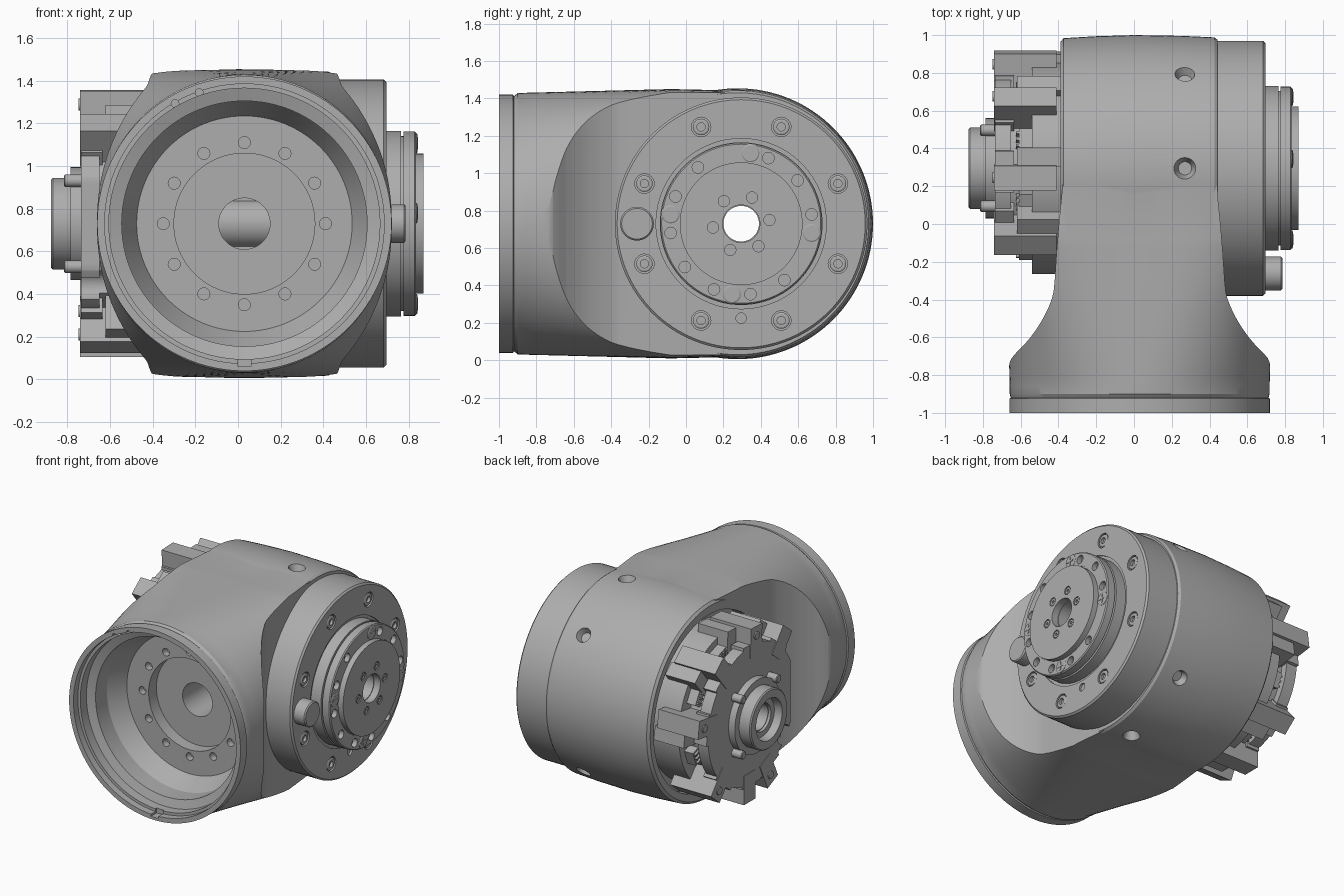
import bpy, bmesh
from math import cos, sin, pi, radians
from mathutils import Matrix, Vector

if "Cube" in bpy.data.objects:
    bpy.data.objects.remove(bpy.data.objects["Cube"], do_unlink=True)

grey = bpy.data.materials.new("machined grey")
grey.use_nodes = True
COLOUR = (0.42, 0.42, 0.42, 1)
grey.diffuse_color = COLOUR
grey.node_tree.nodes["Principled BSDF"].inputs["Base Color"].default_value = COLOUR

SHELL = Vector((0, 0.276, 0.73))   # centre of the drum shell
DRUM = Vector((0, 0.295, 0.73))    # centre of the drum's fittings, axis along x
NECK = Vector((0.03, 0, 0.73))     # neck centre, axis along y


def skin(bm, rings, bore=False):
    """Join rings of points into a closed solid."""
    rings = [[bm.verts.new(p) for p in ring] for ring in rings]
    n = len(rings[0])
    pairs = list(zip(rings, rings[1:]))
    if bore:
        pairs.append((rings[-1], rings[0]))
    else:
        bm.faces.new(rings[0])
        bm.faces.new(rings[-1])
    for a, b in pairs:
        for i in range(n):
            j = (i + 1) % n
            bm.faces.new((a[i], a[j], b[j], b[i]))


def revolve(bm, profile, axis, centre, bore=False, n=96):
    """Turn (radius, offset) points around the x or y axis."""
    rings = []
    for r, t in profile:
        ring = []
        for i in range(n):
            u, v = r * cos(2 * pi * i / n), r * sin(2 * pi * i / n)
            ring.append(centre + Vector((t, u, v) if axis == "x" else (u, t, v)))
        rings.append(ring)
    skin(bm, rings, bore)


def block(bm, size, centre, turn=0):
    """Box placed relative to the drum centre and turned around the drum axis."""
    m = Matrix.Translation(DRUM) @ Matrix.Rotation(turn, 4, "X") @ Matrix.Translation(centre)
    bmesh.ops.create_cube(bm, size=1, matrix=m @ Matrix.Diagonal((*size, 1)))


def finish(name, bm):
    bmesh.ops.recalc_face_normals(bm, faces=bm.faces)
    mesh = bpy.data.meshes.new(name)
    bm.to_mesh(mesh)
    bm.free()
    obj = bpy.data.objects.new(name, mesh)
    mesh.materials.append(grey)
    bpy.context.collection.objects.link(obj)
    return obj


def combine(obj, bm, operation="DIFFERENCE"):
    """Apply a boolean with the solid in bm."""
    tool = finish("cutter", bm)
    tool.hide_render = True
    mod = obj.modifiers.new("boolean", "BOOLEAN")
    mod.operation, mod.object, mod.solver = operation, tool, "EXACT"
    bpy.context.view_layer.update()
    mesh = bpy.data.meshes.new_from_object(
        obj.evaluated_get(bpy.context.evaluated_depsgraph_get()))
    obj.modifiers.clear()
    obj.data = mesh
    bpy.data.objects.remove(tool, do_unlink=True)


def smooth(obj):
    bpy.ops.object.select_all(action="DESELECT")
    obj.select_set(True)
    bpy.context.view_layer.objects.active = obj
    bpy.ops.object.shade_smooth_by_angle(angle=radians(25))


def around(radius, degrees):
    """Point on a circle around the drum axis."""
    a = radians(degrees)
    return DRUM + Vector((0, radius * cos(a), radius * sin(a)))


def section(y, a, b, p):
    """Superellipse across the neck."""
    ring = []
    for i in range(128):
        c, s = cos(2 * pi * i / 128), sin(2 * pi * i / 128)
        r = (abs(c / a) ** p + abs(s / b) ** p) ** (-1 / p)
        ring.append(NECK + Vector((r * c, y, r * s)))
    return ring


# Neck: round mouth that grows squarer towards the drum
rings = [section(-1, .69, .69, 2), section(-.925, .69, .69, 2),
         section(-.92, .682, .682, 2), section(-.9, .688, .698, 2)]
for k in range(17):
    t = k / 16
    rings.append(section(-.86 + .78 * t, .688 + .02 * t, .7 + .02 * t, 1 / (.5 - .283 * t)))
rings.append(section(.27, .708, .712, 4.6))
bm = bmesh.new()
skin(bm, rings)
housing = finish("housing", bm)

# Waist trimmed by its plan outline: y, half width
plan = [(-1.1, .76), (-.73, .687), (-.71, .678), (-.68, .652), (-.64, .612), (-.6, .578),
        (-.56, .549), (-.52, .523), (-.48, .501), (-.44, .482), (-.4, .466), (-.36, .456),
        (-.3, .45), (-.15, .44), (0, .428), (.3, .398)]
outline = [(w, y) for y, w in plan] + [(-w, y) for y, w in reversed(plan)]
bm = bmesh.new()
skin(bm, [[(NECK.x + x, y, z) for x, y in outline] for z in (-.5, 2)])
combine(housing, bm, "INTERSECT")

# Drum, slightly barrelled
bm = bmesh.new()
revolve(bm, [(.69, -.388), (.708, -.372), (.718, -.2), (.724, 0), (.72, .25),
             (.712, .425), (.7, .442)], "x", SHELL, n=128)
combine(housing, bm, "UNION")

# Hollow front cup and the window onto the centre tube
bm = bmesh.new()
revolve(bm, [(.655, -1.1), (.655, -.95), (.635, -.95), (.635, -.88), (.575, -.86),
             (.575, -.73), (.505, -.6), (.33, -.6), (.33, -.51), (.12, -.51), (.12, .25)],
        "y", NECK)
combine(housing, bm)

# Side recess for the electronics and the bore along the drum
bm = bmesh.new()
revolve(bm, [(.63, -.6), (.63, -.31), (.105, -.31), (.105, .6)], "x", DRUM)
combine(housing, bm)

# Bolt holes in the cup floor, rim notch, countersinks on the drum
bm = bmesh.new()
for k in range(12):
    a = k * pi / 6
    revolve(bm, [(.028, -.7), (.028, -.55)], "y",
            NECK + Vector((.38 * cos(a), 0, .38 * sin(a))), n=20)
for a in (109, 120):
    revolve(bm, [(.018, -1.1), (.018, -.92)], "y",
            NECK + Vector((.65 * cos(radians(a)), 0, .65 * sin(radians(a)))), n=16)
for a in (90, 45, -45, -90):
    d = Vector((0, cos(radians(a)), sin(radians(a))))
    m = Matrix.Translation(DRUM + Vector((.27, 0, 0)) + d * .705) @ d.to_track_quat("Z", "Y").to_matrix().to_4x4()
    bmesh.ops.create_cone(bm, cap_ends=True, segments=32, radius1=.035, radius2=.07,
                          depth=.09, matrix=m)
block(bm, (.06, .1, .05), (.03, -1.28, -.645))
combine(housing, bm)
smooth(housing)

# Flange and stepped output plate
bm = bmesh.new()
revolve(bm, [(.1, .4), (.675, .4), (.675, .683), (.663, .695), (.455, .695), (.455, .685),
             (.435, .685), (.435, .765), (.41, .765), (.41, .775), (.432, .775), (.432, .828),
             (.425, .835), (.335, .835), (.335, .83), (.328, .83), (.328, .87), (.1, .87)],
        "x", DRUM, bore=True, n=128)
flange = finish("output_flange", bm)
bm = bmesh.new()
for k in range(8):
    revolve(bm, [(.052, .675), (.052, .75)], "x", around(.56, 22.5 + 45 * k), n=24)
for k in (0, 1, 2, 4, 5, 6, 7, 8, 9, 10):
    revolve(bm, [(.031, .8), (.031, .9)], "x", around(.38, 7.5 + 30 * k), n=20)
for k in range(6):
    revolve(bm, [(.03, .86), (.03, .9)], "x", around(.152, 7.5 + 60 * k), n=20)
revolve(bm, [(.028, .68), (.028, .75)], "x", around(.505, -90), n=20)
combine(flange, bm)
smooth(flange)

# Screws seated in the flange
bm = bmesh.new()
for k in range(8):
    revolve(bm, [(.022, .66), (.044, .66), (.044, .69), (.036, .694), (.022, .694)],
            "x", around(.56, 22.5 + 45 * k), bore=True, n=24)
for k in range(6):
    revolve(bm, [(.01, .85), (.024, .85), (.024, .868), (.01, .868)],
            "x", around(.152, 7.5 + 60 * k), bore=True, n=20)
for a in (82.5, 172.5, 262.5, 352.5):
    revolve(bm, [(.048, .82), (.048, .837), (.042, .841)], "x", around(.38, a), n=24)
    p = around(.38, a) - DRUM + Vector((.841, 0, 0))
    block(bm, (.006, .06, .012), p)
    block(bm, (.006, .012, .06), p)
smooth(finish("flange_screws", bm))

# Locating peg
bm = bmesh.new()
revolve(bm, [(.09, .68), (.09, .778), (.082, .786)], "x", around(.557, 180), n=40)
smooth(finish("locating_peg", bm))

# Tube through the drum
bm = bmesh.new()
revolve(bm, [(.095, -.8), (.115, -.8), (.115, .82), (.095, .82)], "x", DRUM, bore=True)
smooth(finish("centre_tube", bm))

# Electronics carrier with centre boss
bm = bmesh.new()
revolve(bm, [(.1, -.3), (.56, -.3), (.56, -.54), (.45, -.54), (.45, -.65), (.5, -.65),
             (.5, -.735), (.265, -.735), (.265, -.785), (.215, -.785), (.215, -.868),
             (.207, -.876), (.15, -.876), (.14, -.82), (.1, -.82)], "x", DRUM, bore=True)
carrier = finish("electronics_carrier", bm)

# Flat cut on the carrier's neck side and the cable groove below it
bm = bmesh.new()
block(bm, (.12, .2, 1), (-.7, -.55, 0))
revolve(bm, [(.07, -.9), (.07, -.56)], "x", around(.47, 218), n=32)
combine(carrier, bm)
smooth(carrier)

# Blocks standing around the carrier, each with a lower shoulder
bm = bmesh.new()
for a in (8, 50, 92, 128, 245, 270, 310):
    block(bm, (.33, .21, .13), (-.575, .52, .03), radians(a))
    block(bm, (.24, .19, .1), (-.5, .51, -.08), radians(a))
    block(bm, (.1, .1, .22), (-.685, .46, 0), radians(a))
finish("carrier_blocks", bm)

# Connectors between the blocks
bm = bmesh.new()
for a in (30, 72, 112, 155, 205, 289, 339):
    block(bm, (.08, .07, .11), (-.57, .475, 0), radians(a))
    for s in (-.035, 0, .035):
        block(bm, (.02, .05, .012), (-.615, .48, s), radians(a))
finish("connectors", bm)

# Small screws around the boss
bm = bmesh.new()
for k in range(4):
    revolve(bm, [(.03, -.72), (.03, -.81), (.024, -.815)], "x", around(.285, 45 + 90 * k), n=20)
for a in (8, 92, 245, 310):
    revolve(bm, [(.028, -.72), (.028, -.748)], "x", around(.56, a + 3), n=20)
smooth(finish("boss_screws", bm))
